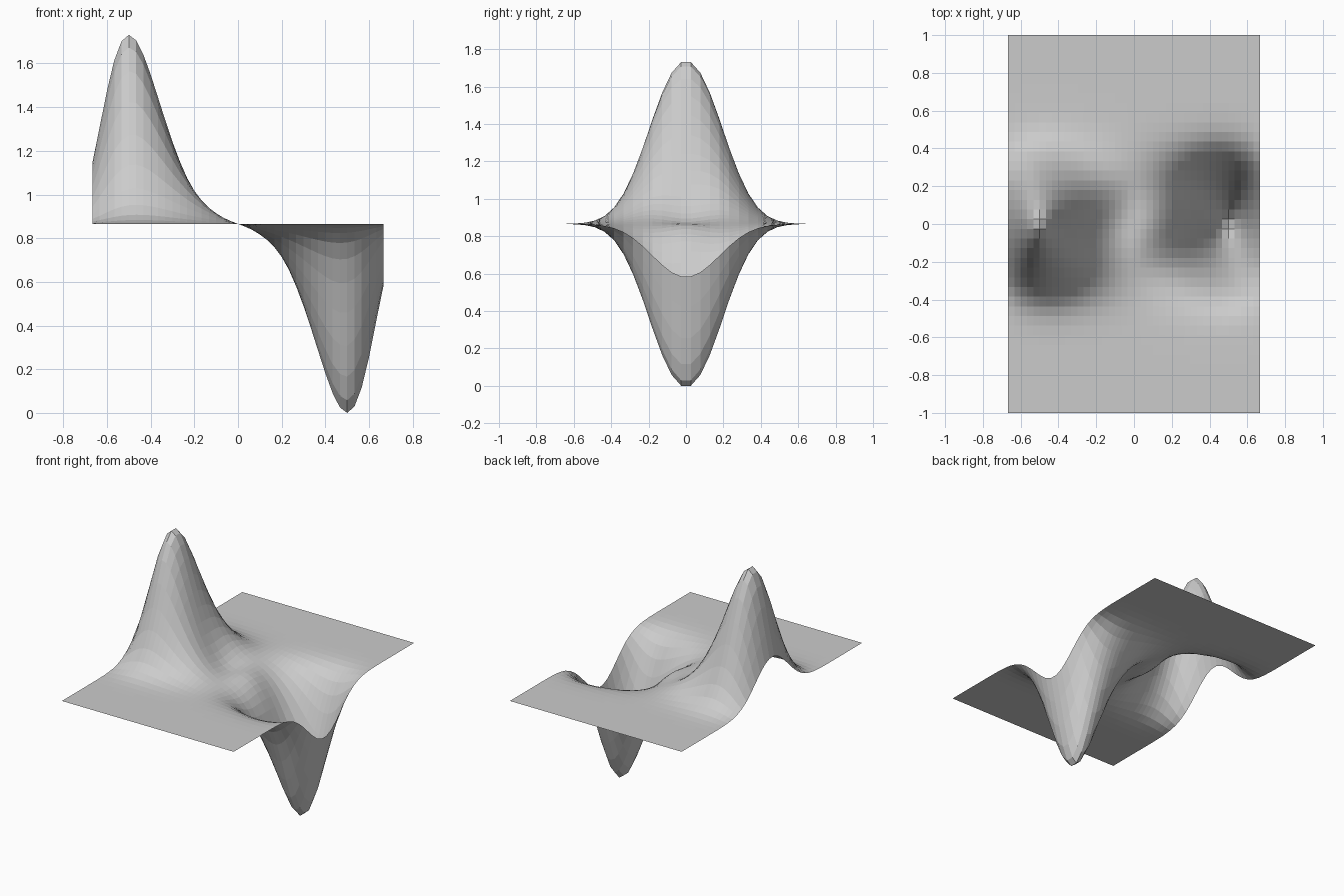
import bpy, bmesh, math

if "Cube" in bpy.data.objects:
    bpy.data.objects.remove(bpy.data.objects["Cube"])

NX, NY = 40, 39          # grid cells across and along
HALF_X, HALF_Y = 2 / 3, 1.0
BASE, AMP = 0.866, 0.873


def height(x, y):
    # odd wave in x (hill on the left, pit on the right), bell-shaped in y
    t, u = abs(x) / 0.5, y * y
    wave = (t ** 2.4 + 8 * t * u) * math.exp(0.4068 * (1 - t ** 5.9))
    return BASE - math.copysign(AMP * wave * math.exp(-21 * u), x)


# flat sheet displaced by the height function
bm = bmesh.new()
bmesh.ops.create_grid(bm, x_segments=NX, y_segments=NY, size=1)
for v in bm.verts:
    v.co.x *= HALF_X
    v.co.y *= HALF_Y
    v.co.z = height(v.co.x, v.co.y)
low = min(v.co.z for v in bm.verts)
for v in bm.verts:
    v.co.z -= low

mesh = bpy.data.meshes.new("wave_surface")
bm.to_mesh(mesh)
bm.free()
surface = bpy.data.objects.new("wave_surface", mesh)
bpy.context.collection.objects.link(surface)
